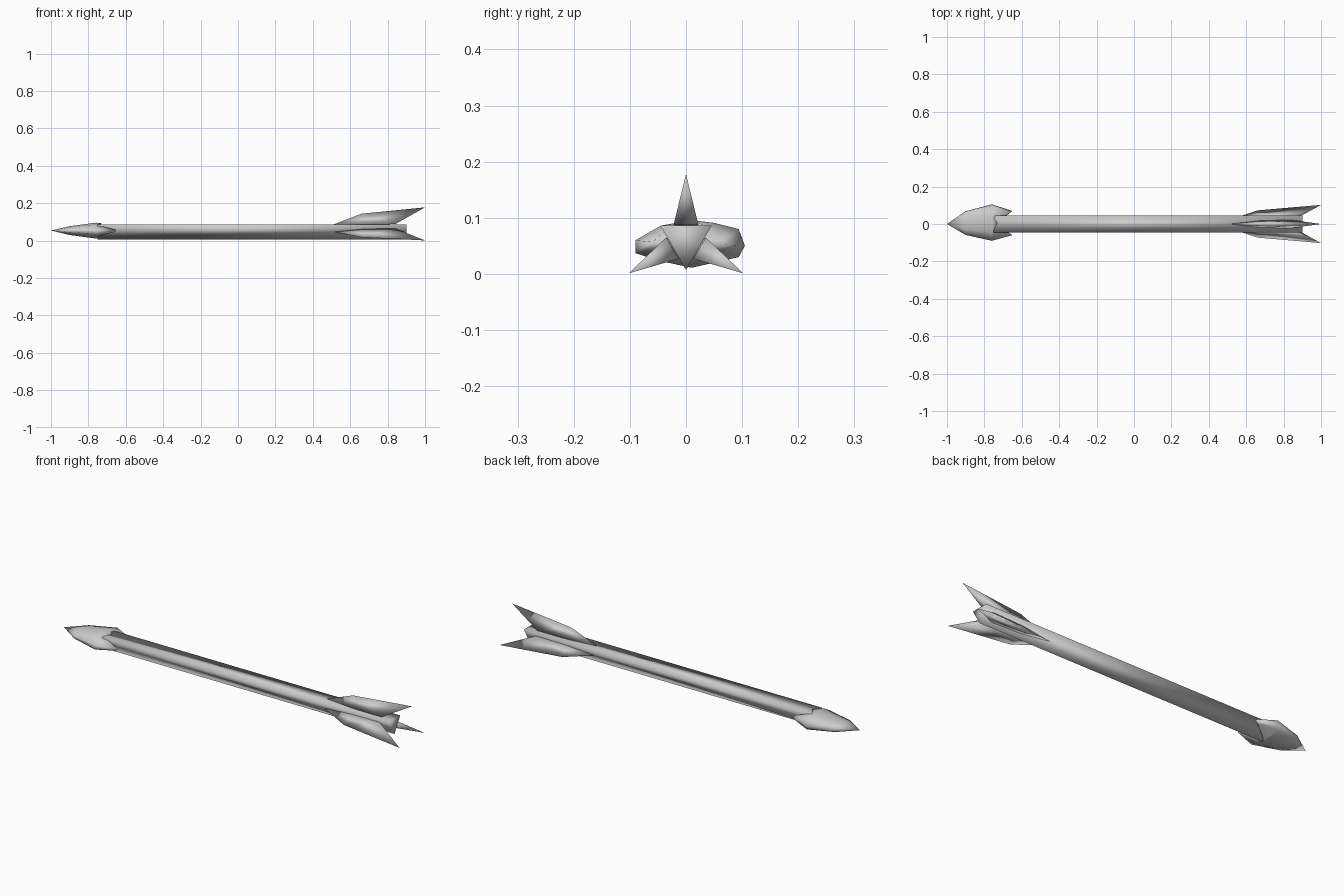
import bpy
import bmesh
from math import sin, cos, radians
from mathutils import Vector, Matrix

if "Cube" in bpy.data.objects:
    bpy.data.objects.remove(bpy.data.objects["Cube"])

AXIS_Z = 0.06     # height of the shaft's centre line
SHAFT_R = 0.053   # centre line to shaft corner

grey = bpy.data.materials.new("pale_grey")
grey.use_nodes = True
grey.diffuse_color = (0.6, 0.6, 0.6, 1)
grey.node_tree.nodes["Principled BSDF"].inputs["Base Color"].default_value = (0.6, 0.6, 0.6, 1)


def finish(name, bm):
    """Turn a bmesh into a smooth shaded object."""
    bmesh.ops.recalc_face_normals(bm, faces=bm.faces)
    mesh = bpy.data.meshes.new(name)
    bm.to_mesh(mesh)
    bm.free()
    mesh.materials.append(grey)
    mesh.shade_smooth()
    obj = bpy.data.objects.new(name, mesh)
    bpy.context.collection.objects.link(obj)
    return obj


def bridge(bm, a, b):
    """Join two closed rings of equal length with quads."""
    n = len(a)
    for i in range(n):
        j = (i + 1) % n
        bm.faces.new((a[i], a[j], b[j], b[i]))


def fan(bm, ring, point):
    """Close a ring with triangles to one point."""
    tip = bm.verts.new(point)
    for i in range(len(ring)):
        bm.faces.new((ring[i], ring[(i + 1) % len(ring)], tip))


# Shaft: a long three-sided prism with one flat face up
bm = bmesh.new()
ends = []
for x in (-0.75, 0.9):
    ends.append([bm.verts.new((x, SHAFT_R * cos(radians(a)), AXIS_Z + SHAFT_R * sin(radians(a))))
                 for a in (30, 150, 270)])
bridge(bm, *ends)
for ring in ends:
    bm.faces.new(ring)
finish("shaft", bm)

# Head: chipped stone point, slightly uneven, with two barbs at the rear
outline = [(0.01, 0.096), (0.05, 0.091), (0.094, 0.08), (0.105, 0.05), (0.094, 0.03),
           (0.01, 0.011), (-0.05, 0.024), (-0.09, 0.037), (-0.09, 0.06), (-0.045, 0.086)]
rear_x = [-0.73, -0.75, -0.67, -0.65, -0.67, -0.75, -0.74, -0.66, -0.65, -0.75]
mid_z = 0.054
bm = bmesh.new()
neck = [bm.verts.new((-0.9, y * 0.65, mid_z + (z - mid_z) * 0.55)) for y, z in outline]
wide = [bm.verts.new((-0.76, y, z)) for y, z in outline]
rear = []
for (y, z), x in zip(outline, rear_x):
    flat = 0.5 if x > -0.7 else 0.92
    rear.append(bm.verts.new((x, y * 0.66, mid_z + (z - mid_z) * flat)))
fan(bm, neck, (-1, 0, mid_z))
bridge(bm, neck, wide)
bridge(bm, wide, rear)
fan(bm, rear, (-0.74, 0, mid_z))
finish("arrow_head", bm)

# Fletching: one swept, wedge-shaped vane on each flat face of the shaft
turns = {"top_vane": 0, "left_vane": 120, "right_vane": 240}
for name, turn in turns.items():
    bm = bmesh.new()
    v = [bm.verts.new(p) for p in (
        (0.51, 0, 0.026), (0.66, 0, 0.084), (1.0, 0, 0.118),
        (0.67, 0.018, 0.026), (0.84, 0.022, 0.028),
        (0.67, -0.018, 0.026), (0.84, -0.022, 0.028))]
    for side, rear_corner in ((v[3], v[4]), (v[5], v[6])):
        bm.faces.new((v[0], v[1], side))
        bm.faces.new((v[1], rear_corner, side))
        bm.faces.new((v[1], v[2], rear_corner))
    bm.faces.new((v[2], v[4], v[6]))
    bm.faces.new((v[0], v[3], v[4], v[6], v[5]))
    bm.transform(Matrix.Translation(Vector((0, 0, AXIS_Z))) @ Matrix.Rotation(radians(turn), 4, "X"))
    finish(name, bm)
